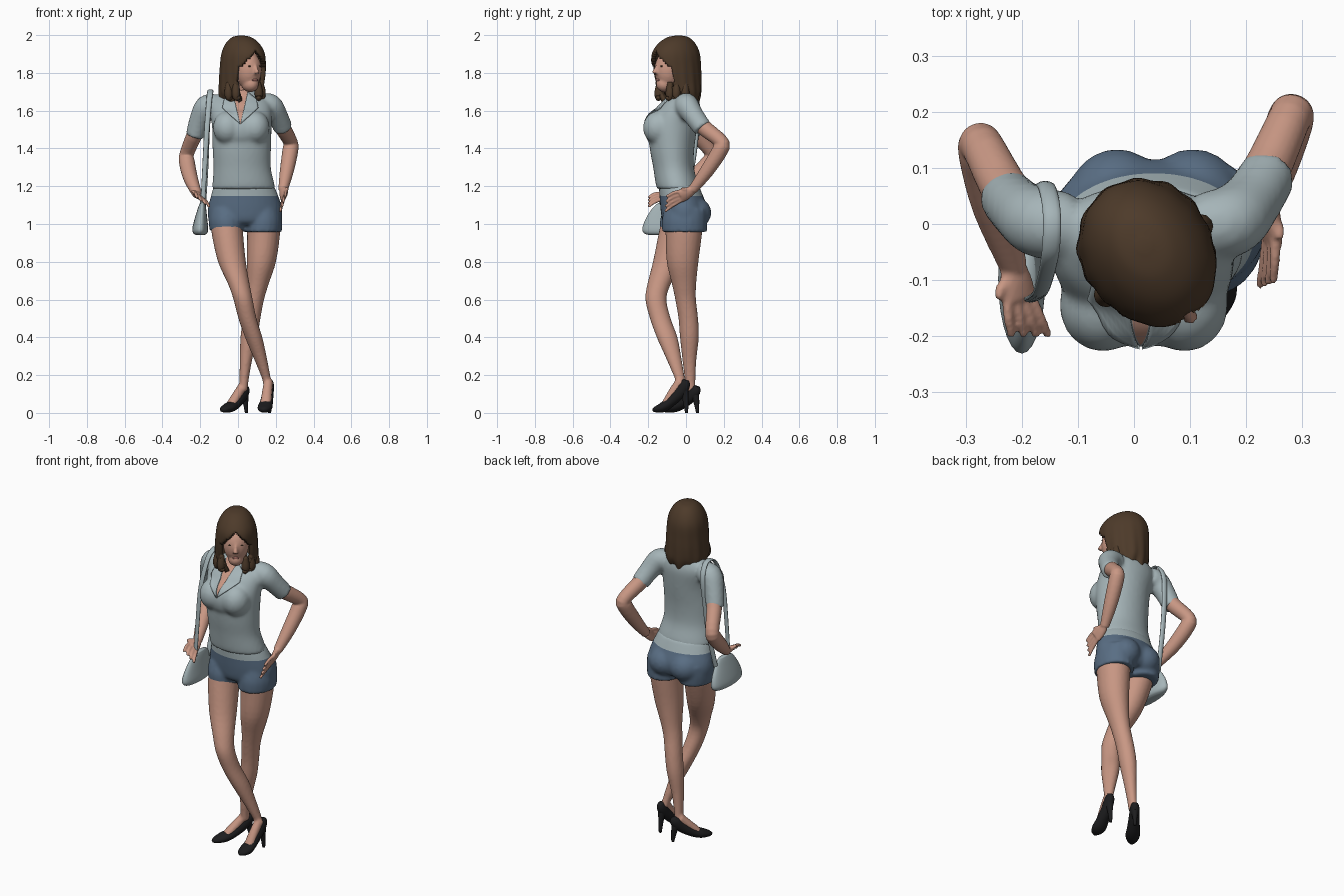
import bpy, bmesh, math
from mathutils import Vector, Matrix
from mathutils.bvhtree import BVHTree

if "Cube" in bpy.data.objects:
    bpy.data.objects.remove(bpy.data.objects["Cube"])


def material(name, rgb):
    m = bpy.data.materials.new(name)
    m.diffuse_color = (*rgb, 1)
    m.use_nodes = True
    m.node_tree.nodes["Principled BSDF"].inputs["Base Color"].default_value = m.diffuse_color
    return m


SKIN = material("skin", (0.58, 0.31, 0.23))
SHIRT = material("pale_blue_cloth", (0.38, 0.46, 0.48))
DENIM = material("denim", (0.10, 0.155, 0.23))
HAIR = material("brown_hair", (0.075, 0.043, 0.023))
BLACK = material("black_leather", (0.012, 0.012, 0.013))
LIPS = material("lips", (0.45, 0.19, 0.16))


def sweep(bm, pts, ref=(1, 0, 0), n=20, steps=4, level=False):
    """Smooth tube through (x, y, z, radius_u[, radius_v]) points; level keeps rings horizontal."""
    P = [list(p) + [p[3]] * (5 - len(p)) for p in pts]
    Q = []
    for i in range(len(P) - 1):
        a, b, c, d = P[max(i - 1, 0)], P[i], P[i + 1], P[min(i + 2, len(P) - 1)]
        for s in range(steps):
            t = s / steps
            Q.append([0.5 * (2 * q + (r - p) * t + (2 * p - 5 * q + 4 * r - w) * t * t
                             + (3 * q - p - 3 * r + w) * t ** 3) for p, q, r, w in zip(a, b, c, d)])
    Q.append(P[-1])
    rings = []
    for i, q in enumerate(Q):
        u, v = Vector((1, 0, 0)), Vector((0, 1, 0))
        if not level:
            t = (Vector(Q[min(i + 1, len(Q) - 1)][:3]) - Vector(Q[max(i - 1, 0)][:3])).normalized()
            u = Vector(ref)
            u = (u - t * u.dot(t)).normalized()
            v = t.cross(u)
        ru, rv = max(q[3], 0.001), max(q[4], 0.001)
        rings.append([bm.verts.new(Vector(q[:3]) + u * ru * math.cos(k * math.tau / n)
                                   + v * rv * math.sin(k * math.tau / n)) for k in range(n)])
    for a, b in zip(rings, rings[1:]):
        for k in range(n):
            bm.faces.new((a[k], a[(k + 1) % n], b[(k + 1) % n], b[k]))
    bm.faces.new(rings[0][::-1])
    bm.faces.new(rings[-1])


def ball(bm, c, r):
    r = (r, r, r) if isinstance(r, float) else r
    bmesh.ops.create_uvsphere(bm, u_segments=24, v_segments=16, radius=1,
                              matrix=Matrix.Translation(c) @ Matrix.Diagonal((*r, 1)))


def finish(bm, name, mats, voxel=0, smooth=4):
    """Make the object; with a voxel size the overlapping volumes are fused and softened."""
    bmesh.ops.recalc_face_normals(bm, faces=bm.faces)
    me = bpy.data.meshes.new(name)
    bm.to_mesh(me)
    bm.free()
    ob = bpy.data.objects.new(name, me)
    bpy.context.collection.objects.link(ob)
    if voxel:
        r = ob.modifiers.new("fuse", 'REMESH')
        r.mode, r.voxel_size = 'VOXEL', voxel
        s = ob.modifiers.new("soften", 'SMOOTH')
        s.factor, s.iterations = 0.5, smooth
        dg = bpy.context.evaluated_depsgraph_get()
        ob.data = bpy.data.meshes.new_from_object(ob.evaluated_get(dg))
        ob.modifiers.clear()
    ob.data.materials.clear()
    for m in mats:
        ob.data.materials.append(m)
    ob.data.shade_smooth()
    return ob


def cut_and_paint(ob, planes, rule):
    """Cut clean colour borders, then give faces passing the rule the second material."""
    bm = bmesh.new()
    bm.from_mesh(ob.data)
    for co, no in planes:
        bmesh.ops.bisect_plane(bm, geom=bm.verts[:] + bm.edges[:] + bm.faces[:],
                               plane_co=co, plane_no=no)
    for f in bm.faces:
        f.material_index = int(rule(f.calc_center_median()))
    bm.to_mesh(ob.data)
    bm.free()
    ob.data.shade_smooth()


# shirt: torso, bust and short sleeves
bm = bmesh.new()
sweep(bm, [(.03, -.042, 1.185, .168, .112), (.028, -.05, 1.22, .163, .112), (.022, -.066, 1.3, .152, .108),
           (.02, -.074, 1.4, .155, .118), (.02, -.07, 1.52, .158, .13), (.012, -.038, 1.62, .165, .108),
           (.01, -.018, 1.67, .135, .078), (.012, -.015, 1.71, .065, .062)], n=32, level=True)
ball(bm, (.018, -.135, 1.505), (.125, .085, .105))
for x in (-.055, .09):
    ball(bm, (x, -.145, 1.51), (.078, .083, .088))
sweep(bm, [(-.11, 0, 1.63, .058), (-.165, .002, 1.62, .064), (-.203, .025, 1.55, .055), (-.228, .05, 1.465, .05)])
sweep(bm, [(.12, 0, 1.635, .058), (.172, .005, 1.625, .064), (.21, .042, 1.57, .055), (.24, .09, 1.505, .051)])
shirt = finish(bm, "shirt", [SHIRT, SKIN], .01, 7)
cut_and_paint(shirt, [((.012, 0, 1.53), (s, 0, -.23)) for s in (1, -1)],
              lambda c: c.y < -.03 and abs(c.x - .012) < .23 * (c.z - 1.53))

# collar lapels laid on the shirt
bm = bmesh.new()
bm.from_mesh(shirt.data)
tree = BVHTree.FromBMesh(bm)
bm.free()


def patch(name, corners, n=10):
    bm = bmesh.new()
    a, b, c, d = [Vector(p) for p in corners]
    grid = []
    for i in range(n + 1):
        for j in range(n + 1):
            p = a.lerp(b, i / n).lerp(d.lerp(c, i / n), j / n)
            hit = tree.ray_cast(Vector((p.x, -1, p.y)), Vector((0, 1, 0)))[0]
            hit = hit or tree.find_nearest(Vector((p.x, -.08, p.y)))[0]
            grid.append(bm.verts.new(hit + Vector((0, -.005, 0))))
    for i in range(n):
        for j in range(n):
            k = i * (n + 1) + j
            bm.faces.new((grid[k], grid[k + 1], grid[k + n + 2], grid[k + n + 1]))
    ob = finish(bm, name, [SHIRT])
    m = ob.modifiers.new("thickness", 'SOLIDIFY')
    m.thickness, m.offset = .006, 0


for side, s in (("left", -1), ("right", 1)):
    patch("lapel_" + side, [(.012 + s * x, z) for x, z in ((.002, 1.53), (.04, 1.70), (.085, 1.66), (.095, 1.615))])

# shorts with the undershirt band above
bm = bmesh.new()
sweep(bm, [(.03, -.04, 1.21, .157, .105), (.035, -.025, 1.15, .178, .115), (.037, -.01, 1.08, .197, .125),
           (.037, -.01, 1.02, .192, .115), (.037, -.01, .995, .16, .09)], n=32, level=True)
for x in (-.03, .105):
    ball(bm, (x, .04, 1.06), (.09, .094, .085))
sweep(bm, [(-.06, -.01, 1.08, .09, .11), (-.06, -.02, 1.02, .096, .118), (-.058, -.022, .962, .092, .114)], level=True)
sweep(bm, [(.135, 0, 1.08, .09, .115), (.135, -.008, 1.02, .1, .12), (.132, -.008, .958, .1, .119)], level=True)
shorts = finish(bm, "shorts", [DENIM, SHIRT], .01)
cut_and_paint(shorts, [((0, 0, 1.148), (0, 0, 1))], lambda c: c.z > 1.148)

# legs, feet and high-heeled shoes
legs = {
    "left": ([(-.06, -.035, 1.02, .085, .095), (-.055, -.055, .94, .083, .092), (-.032, -.095, .8, .074, .08),
              (.005, -.143, .68, .057, .062), (.027, -.159, .6, .051, .056), (.05, -.136, .5, .048, .055),
              (.083, -.1, .4, .046, .055), (.118, -.065, .29, .035, .041), (.148, -.035, .19, .024, .028),
              (.155, -.025, .15, .022, .026)], (.167, .0), (.133, -.175), .18),
    "right": ([(.135, -.01, 1.02, .09, .1), (.135, -.012, .94, .087, .096), (.124, -.018, .8, .077, .084),
               (.104, -.01, .68, .058, .064), (.088, -.002, .6, .05, .055), (.072, .012, .5, .047, .052),
               (.058, .018, .4, .045, .05), (.042, .018, .28, .033, .037), (.032, .022, .17, .024, .028),
               (.03, .025, .12, .022, .026)], (.042, .058), (-.085, -.12), .145),
}
for side, (pts, heel, toe, h) in legs.items():
    H, T = Vector(heel), Vector(toe)
    across = Vector((H.y - T.y, T.x - H.x, 0)).normalized()
    at = lambda t: tuple(T.lerp(H, t))
    bm = bmesh.new()
    sweep(bm, pts, n=24, level=True)
    sweep(bm, [(*at(.85), h * .95, .024, .026), (*at(.62), h * .62, .027, .026), (*at(.35), .04, .03, .02)], across)
    finish(bm, "leg_" + side, [SKIN], .008)
    bm = bmesh.new()
    sweep(bm, [(*at(0), .012, .008, .008), (*at(.08), .018, .026, .016), (*at(.28), .028, .039, .026),
               (*at(.5), h * .3, .035, .028), (*at(.78), h * .58, .029, .034),
               (*at(.95), h * .83, .025, .032), (*at(1.0), h * .97, .015, .016)], across)
    sweep(bm, [(*at(.92), h * .75, .025, .027), (*at(.98), h * .42, .014, .017), (*at(1.02), 0, .008, .008)], across)
    finish(bm, "shoe_" + side, [BLACK])

# arms with hands on the hips
arms = {
    "left": ([(-.17, .01, 1.6, .042), (-.222, .05, 1.49, .043), (-.27, .138, 1.375, .038), (-.27, .12, 1.325, .042),
              (-.25, .03, 1.24, .038), (-.215, -.075, 1.155, .025)],
             (-.205, -.135, 1.147), (-.185, -.2, 1.115), (-.8, 0, .6)),
    "right": ([(.18, .02, 1.61, .042), (.23, .085, 1.52, .043), (.277, .187, 1.435, .038), (.277, .18, 1.39, .042),
               (.258, .11, 1.28, .037), (.238, .035, 1.18, .025)],
              (.246, -.03, 1.145), (.236, -.108, 1.105), (.3, .1, 1)),
}
for side, (pts, knuckle, tip, spread) in arms.items():
    W, K, T, S = Vector(pts[-1][:3]), Vector(knuckle), Vector(tip), Vector(spread).normalized()
    bm = bmesh.new()
    sweep(bm, pts)
    sweep(bm, [(*W, .024, .02), (*W.lerp(K, .5), .034, .018), (*K, .037, .013)], S)
    for i in range(4):
        o = S * (i - 1.5) * .021
        sweep(bm, [(*(W.lerp(K, .8) + o * .8), .01), (*(K.lerp(T, .5) + o * 1.15 + Vector((0, 0, .006))), .009),
                   (*(T + o * 1.3), .0075)], n=10)
    sweep(bm, [(*W.lerp(K, .2), .013), (*(K + S * .04 + Vector((0, .02, 0))), .01), (*(K + S * .045), .007)], n=10)
    finish(bm, "arm_" + side, [SKIN], .005, 3)

# neck and head, turned towards +x
turn = Matrix.Translation((.026, -.052, 0)) @ Matrix.Rotation(math.radians(33), 4, 'Z')
bm = bmesh.new()
sweep(bm, [(.012, -.01, 1.62, .056), (.015, -.02, 1.7, .048), (.025, -.04, 1.78, .05)])
finish(bm, "neck", [SKIN])
bm = bmesh.new()
ball(bm, (0, .01, 1.865), (.08, .1, .105))
ball(bm, (0, -.05, 1.815), (.07, .075, .1))
ball(bm, (0, -.07, 1.74), (.043, .05, .042))
sweep(bm, [(0, -.113, 1.848, .008), (0, -.131, 1.817, .01), (0, -.14, 1.798, .014)], n=12)
bm.transform(turn)
finish(bm, "head", [SKIN], .007, 2)
bm = bmesh.new()
for x in (-.03, .03):
    ball(bm, (x, -.113, 1.835), (.012, .004, .004))
bm.transform(turn)
finish(bm, "eyes", [HAIR])
bm = bmesh.new()
ball(bm, (0, -.118, 1.762), (.019, .005, .006))
bm.transform(turn)
finish(bm, "lips", [LIPS])

# long hair: rippled shell parted over the face
bm = bmesh.new()
sweep(bm, [(0, .015, 1.998, .012, .012), (0, .012, 1.988, .048, .06), (0, .004, 1.955, .082, .105),
           (0, -.002, 1.9, .106, .135), (0, .002, 1.82, .115, .135), (0, .012, 1.75, .117, .125),
           (0, .022, 1.69, .116, .11), (0, .026, 1.645, .1, .092)], n=72, steps=6, level=True)
bmesh.ops.recalc_face_normals(bm, faces=bm.faces)


def over_face(c):
    width = min(.088, max(0, 1.93 - c.z) * .85) - max(0, 1.76 - c.z) * .3
    return c.y < -.04 and abs(c.x) < width


bmesh.ops.delete(bm, geom=[f for f in bm.faces if over_face(f.calc_center_median())
                           or (len(f.verts) > 4 and f.calc_center_median().z < 1.8)], context='FACES')
for v in bm.verts:
    a, low = math.atan2(v.co.y, v.co.x), max(0, min(1, (1.95 - v.co.z) / .3))
    k = 1 + .022 * low * math.sin(14 * a + 6 * v.co.z)
    v.co.x, v.co.y = v.co.x * k, v.co.y * k
    v.co.z += .014 * low ** 4 * math.sin(9 * a)
bm.transform(turn)
hair = finish(bm, "hair", [HAIR])
m = hair.modifiers.new("thickness", 'SOLIDIFY')
m.thickness, m.offset = .024, -1

# curled hair ends framing the neck
bm = bmesh.new()
for x, y in ((-.1, -.02), (-.078, -.055), (.05, -.07), (.08, -.05), (.1, -.01)):
    sweep(bm, [(x, y, 1.75, .014), (x * 1.04, y * 1.05, 1.70, .022), (x, y * 1.1, 1.668, .018),
               (x * .8, y * 1.3, 1.672, .006)], n=12)
bm.transform(turn)
finish(bm, "hair_curls", [HAIR])

# shoulder bag and strap
bm = bmesh.new()
sweep(bm, [(-.188, -.09, 1.115, .012, .05), (-.19, -.092, 1.09, .02, .08), (-.196, -.094, 1.03, .033, .118),
           (-.2, -.097, .975, .042, .134), (-.2, -.1, .95, .036, .12), (-.2, -.102, .941, .02, .09)],
      n=28, level=True)
finish(bm, "bag", [SHIRT])
bm = bmesh.new()
sweep(bm, [(-.188, -.135, 1.08, .012, .006), (-.176, -.13, 1.3, .013, .006), (-.165, -.118, 1.5, .014, .006),
           (-.153, -.075, 1.65, .015, .006), (-.147, -.03, 1.7, .016, .006), (-.147, .025, 1.698, .016, .006),
           (-.155, .065, 1.63, .016, .009), (-.165, .06, 1.5, .016, .01), (-.172, .035, 1.3, .015, .01),
           (-.186, -.02, 1.06, .014, .009)], n=12, steps=6)
finish(bm, "bag_strap", [SHIRT])
